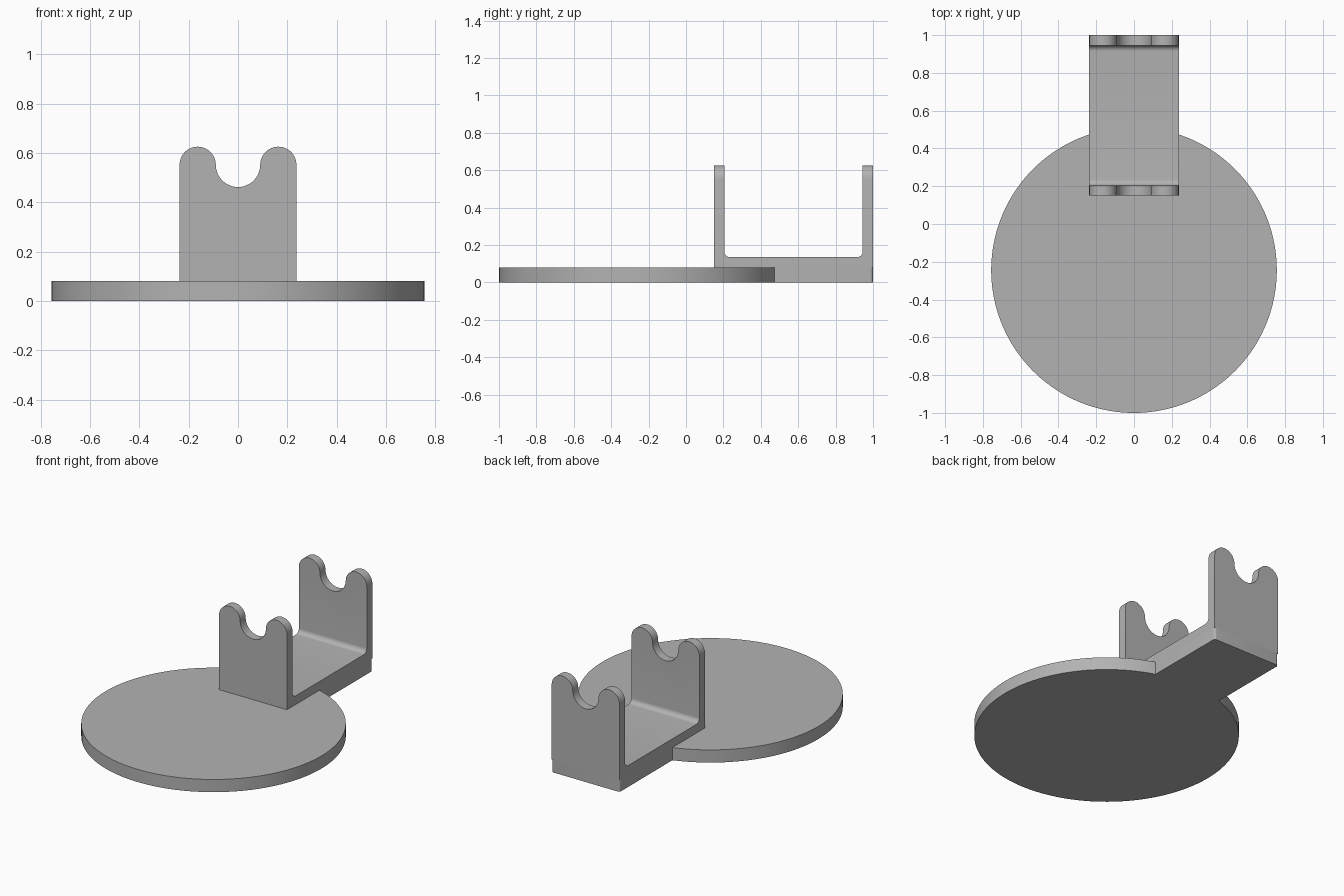
import bpy, bmesh
from math import sin, cos, pi, asin
from mathutils import Vector

old = bpy.data.objects.get("Cube")
if old:
    bpy.data.objects.remove(old)

GREY = (0.45, 0.45, 0.45, 1)
mat = bpy.data.materials.new("light grey")
mat.use_nodes = True
mat.diffuse_color = GREY
mat.node_tree.nodes["Principled BSDF"].inputs["Base Color"].default_value = GREY

HALF = 0.237                      # half width of tongue and cradle
PLATE_H = 0.08
DISC_R, DISC_Y = 0.756, -0.244
FRONT, BACK, WALL = 0.15, 1.0, 0.055
FLOOR, TIP_R, NOTCH_R, TIP_Z = 0.135, 0.0735, 0.09, 0.552


def arc(cu, cv, r, a0, a1, n):
    return [(cu + r * cos(a0 + (a1 - a0) * i / n),
             cv + r * sin(a0 + (a1 - a0) * i / n)) for i in range(n + 1)]


def prism(name, outline, place, sweep):
    """Extrude a 2D outline, mapped to 3D by place, along sweep."""
    bm = bmesh.new()
    face = bm.faces.new([bm.verts.new(place(u, v)) for u, v in outline])
    out = bmesh.ops.extrude_face_region(bm, geom=[face])
    verts = [g for g in out["geom"] if isinstance(g, bmesh.types.BMVert)]
    bmesh.ops.translate(bm, verts=verts, vec=Vector(sweep))
    bmesh.ops.recalc_face_normals(bm, faces=bm.faces)
    mesh = bpy.data.meshes.new(name)
    bm.to_mesh(mesh)
    bm.free()
    mesh.materials.append(mat)
    obj = bpy.data.objects.new(name, mesh)
    bpy.context.collection.objects.link(obj)
    return obj


def smooth(obj):
    bpy.ops.object.select_all(action='DESELECT')
    obj.select_set(True)
    bpy.context.view_layer.objects.active = obj
    bpy.ops.object.shade_smooth_by_angle(angle=pi / 6)


# Round base with a tongue whose rear corners are rounded
half_gap = asin(HALF / DISC_R)
corner = 0.015
outline = arc(0, DISC_Y, DISC_R, pi / 2 + half_gap, 2.5 * pi - half_gap, 128)
outline += arc(HALF - corner, BACK - corner, corner, 0, pi / 2, 6)
outline += arc(corner - HALF, BACK - corner, corner, pi / 2, pi, 6)
base = prism("base_plate", outline, lambda u, v: (u, v, 0), (0, 0, PLATE_H))
smooth(base)

# Cradle: U-shaped side profile with filleted inner corners
fillet = 0.03
inner_front, inner_back = FRONT + WALL, BACK - WALL
side = [(FRONT, 0.8), (FRONT, PLATE_H), (BACK, PLATE_H), (BACK, 0.8), (inner_back, 0.8)]
side += arc(inner_back - fillet, FLOOR + fillet, fillet, 0, -pi / 2, 8)
side += arc(inner_front + fillet, FLOOR + fillet, fillet, -pi / 2, -pi, 8)
side += [(inner_front, 0.8)]
cradle = prism("cradle", side, lambda u, v: (-0.4, u, v), (0.8, 0, 0))

# Front silhouette: two round tips with a round notch between
tip_x = HALF - TIP_R
front = [(-HALF, 0), (HALF, 0)]
front += arc(tip_x, TIP_Z, TIP_R, 0, pi, 24)
front += arc(0, TIP_Z, NOTCH_R, 0, -pi, 24)[1:-1]
front += arc(-tip_x, TIP_Z, TIP_R, 0, pi, 24)
cutter = prism("cradle_silhouette", front, lambda u, v: (u, -0.2, v), (0, 1.5, 0))
cutter.hide_render = True

# Keep only the volume shared by the profile and the silhouette
mod = cradle.modifiers.new("silhouette", 'BOOLEAN')
mod.operation = 'INTERSECT'
mod.solver = 'EXACT'
mod.object = cutter
bpy.context.view_layer.objects.active = cradle
bpy.ops.object.modifier_apply(modifier=mod.name)
bpy.data.objects.remove(cutter)
smooth(cradle)
